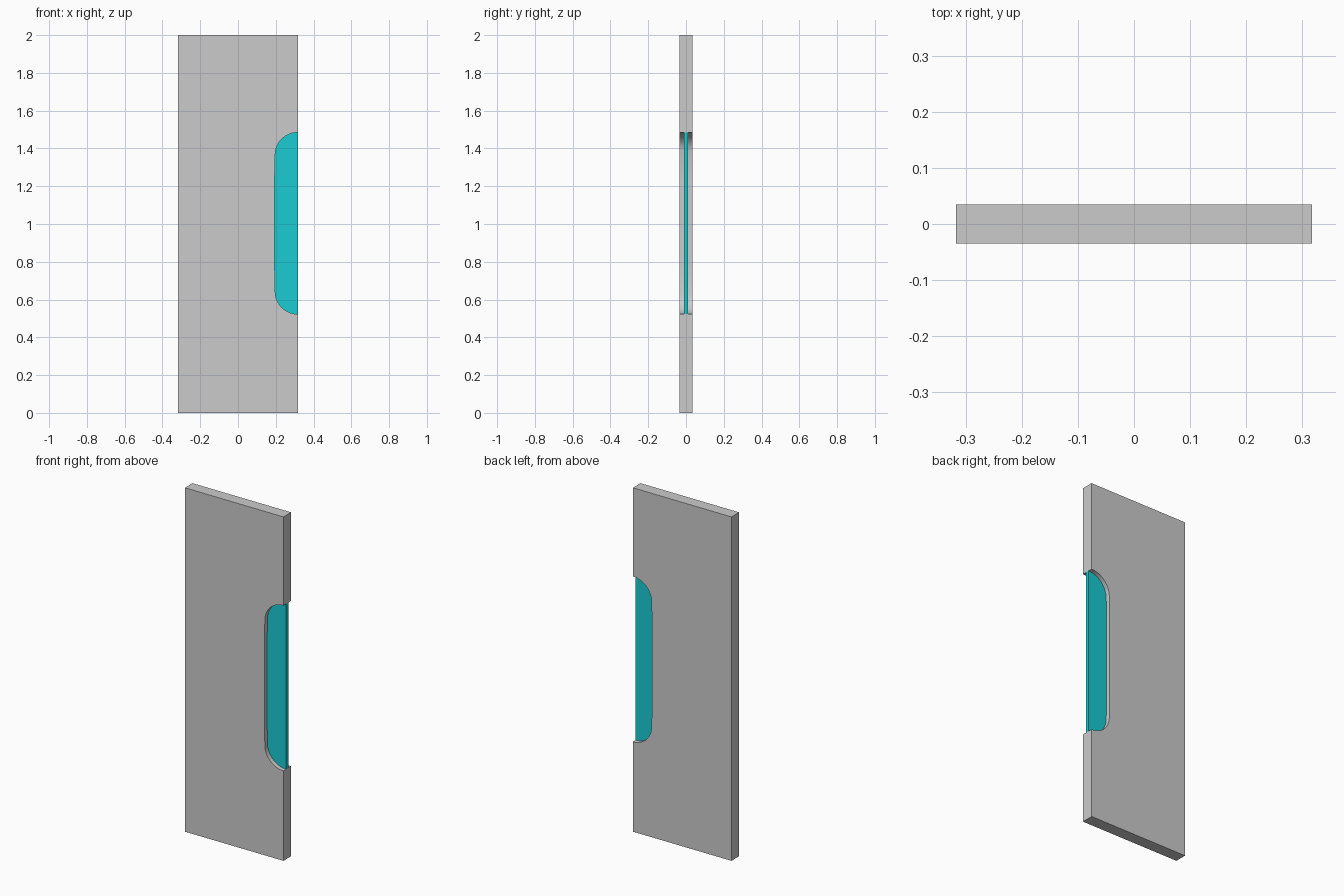
import bpy, bmesh, math

if "Cube" in bpy.data.objects:
    bpy.data.objects.remove(bpy.data.objects["Cube"])

HALF_W, HALF_T, HEIGHT = 0.317, 0.035, 2.0
PANE_HALF_T = 0.01
MID_Z, NOTCH_HALF_H, R = 1.004, 0.481, 0.121


def extruded(name, outline, half_t):
    """Closed XZ outline made into a solid of thickness 2*half_t along y."""
    bm = bmesh.new()
    face = bm.faces.new([bm.verts.new((x, -half_t, z)) for x, z in outline])
    ext = bmesh.ops.extrude_face_region(bm, geom=[face])
    verts = [g for g in ext["geom"] if isinstance(g, bmesh.types.BMVert)]
    bmesh.ops.translate(bm, verts=verts, vec=(0, 2 * half_t, 0))
    bmesh.ops.recalc_face_normals(bm, faces=bm.faces)
    mesh = bpy.data.meshes.new(name)
    bm.to_mesh(mesh)
    bm.free()
    obj = bpy.data.objects.new(name, mesh)
    bpy.context.collection.objects.link(obj)
    bpy.ops.object.select_all(action='DESELECT')
    obj.select_set(True)
    bpy.context.view_layer.objects.active = obj
    bpy.ops.object.shade_smooth_by_angle(angle=math.radians(30))
    return obj


# Half of the notch edge: rounded corner, then a slightly bowed inner side
STEPS, SWEEP = 12, math.radians(68)
half = []
for i in range(STEPS + 1):
    a = SWEEP * i / STEPS
    half.append((HALF_W - R * math.sin(a), NOTCH_HALF_H - R * (1 - math.cos(a))))
half += [(0.1975, 0.38), (0.194, 0.23)]
upper = [(x, MID_Z + d) for x, d in half]
lower = [(x, MID_Z - d) for x, d in reversed(half)]
notch = upper + lower

# Door slab with the notch cut through its edge
slab = [(-HALF_W, 0), (-HALF_W, HEIGHT), (HALF_W, HEIGHT)] + notch + [(HALF_W, 0)]
extruded("door_slab", slab, HALF_T)

# Thin coloured pane filling the notch
pane = extruded("window_pane", notch, PANE_HALF_T)
mat = bpy.data.materials.new("cyan_glass")
mat.diffuse_color = (0.01, 0.6, 0.65, 1.0)
mat.use_nodes = True
mat.node_tree.nodes["Principled BSDF"].inputs["Base Color"].default_value = mat.diffuse_color
pane.data.materials.append(mat)
